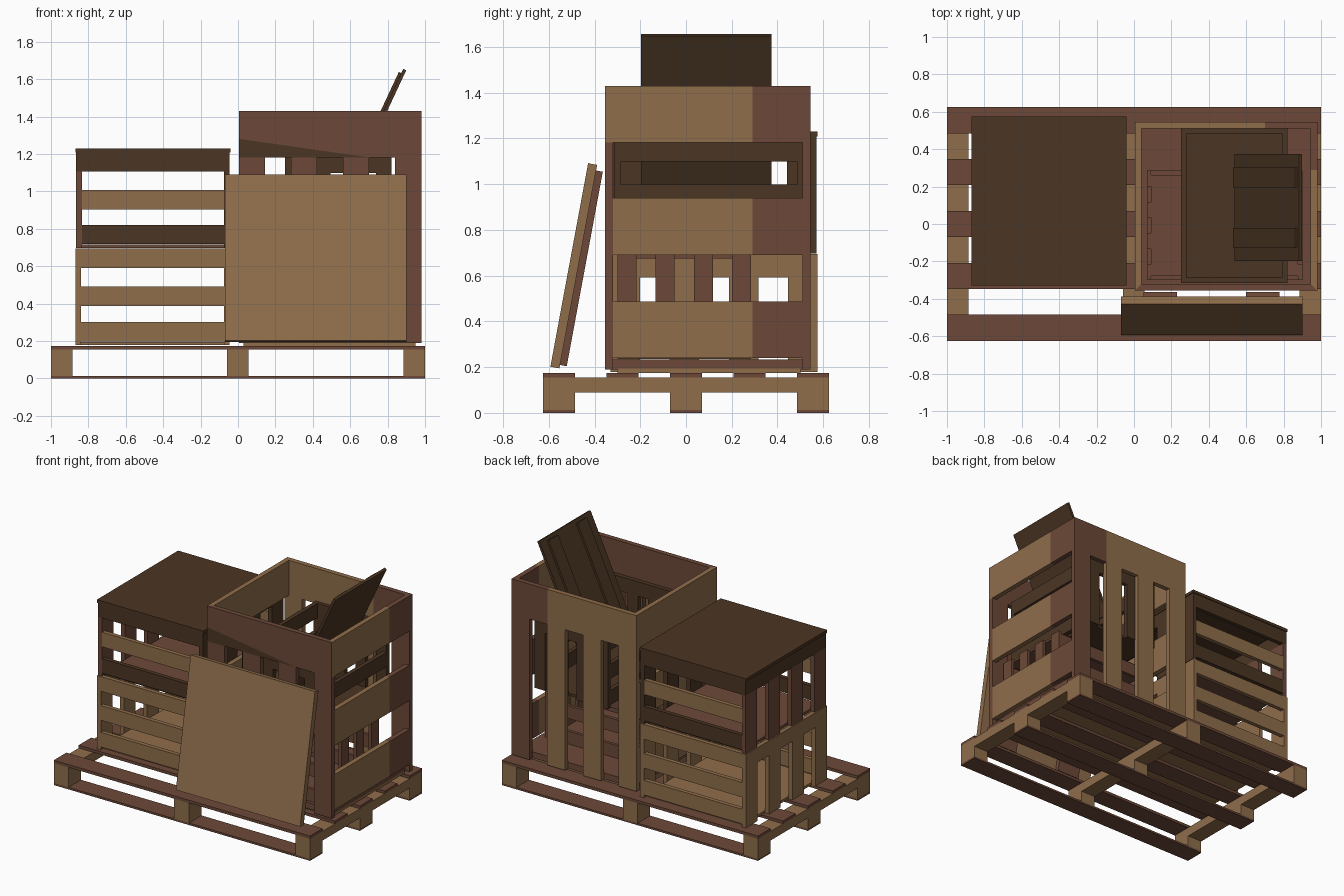
import bpy, bmesh, math
from mathutils import Matrix, Vector

if "Cube" in bpy.data.objects:
    bpy.data.objects.remove(bpy.data.objects["Cube"])


def material(name, rgb):
    m = bpy.data.materials.new(name)
    m.diffuse_color = [((c + 0.055) / 1.055) ** 2.4 for c in rgb] + [1]
    m.use_nodes = True
    m.node_tree.nodes["Principled BSDF"].inputs["Base Color"].default_value = m.diffuse_color
    return m


TAN = material("tan wood", (0.565, 0.43, 0.295))
BROWN = material("red brown wood", (0.425, 0.285, 0.22))
DARK = material("dark wood", (0.295, 0.21, 0.14))


def prism(name, pts, z0, z1, mat):
    """Vertical prism over a plan outline."""
    bm = bmesh.new()
    lo = [bm.verts.new((x, y, z0)) for x, y in pts]
    hi = [bm.verts.new((x, y, z1)) for x, y in pts]
    bm.faces.new(lo)
    bm.faces.new(hi)
    n = len(pts)
    for i in range(n):
        j = (i + 1) % n
        bm.faces.new((lo[i], lo[j], hi[j], hi[i]))
    bmesh.ops.recalc_face_normals(bm, faces=bm.faces[:])
    me = bpy.data.meshes.new(name)
    bm.to_mesh(me)
    bm.free()
    me.materials.append(mat)
    ob = bpy.data.objects.new(name, me)
    bpy.context.collection.objects.link(ob)
    return ob


def box(name, x0, x1, y0, y1, z0, z1, mat):
    return prism(name, [(x0, y0), (x1, y0), (x1, y1), (x0, y1)], z0, z1, mat)


def repaint(ob, co, no, mat, facing=None):
    """Cut a part by a plane and recolour the faces on the positive side."""
    co, no = Vector(co), Vector(no)
    ob.data.materials.append(mat)
    k = len(ob.data.materials) - 1
    bm = bmesh.new()
    bm.from_mesh(ob.data)
    bmesh.ops.bisect_plane(bm, geom=bm.verts[:] + bm.edges[:] + bm.faces[:],
                           plane_co=co, plane_no=no)
    for f in bm.faces:
        if (f.calc_center_median() - co).dot(no) > 0:
            if facing is None or f.normal.dot(Vector(facing)) > 0.9:
                f.material_index = k
    bm.to_mesh(ob.data)
    bm.free()


def crate(name, u0, u1, v0, v1, z0, z1, t, posts, bands, slats, ends, floor,
          swap=False, flip=False):
    """Open crate: upright slats on the v sides, level slats on the u sides."""
    h, parts = z1 - z0, {}

    def add(key, pts, a, b, mat):
        if swap:
            pts = [(y, x) for x, y in pts]
        za, zb = z0 + a * h, z0 + b * h
        if flip:
            za, zb = z0 + z1 - zb, z0 + z1 - za
        parts[key] = prism(name + "_" + key, pts, za, zb, mat)

    def rect(a, b, c, d):
        return [(a, c), (b, c), (b, d), (a, d)]

    w = (u1 - u0) / 7
    add("floor", rect(u0 + t, u1 - t, v0 + t, v1 - t), 0.0, 0.035, floor)
    for s, (va, vb) in enumerate(((v0, v0 + t), (v1, v1 - t))):
        for i in range(4):
            a = u0 + 2 * i * w
            add(f"upright_{s}_{i}", rect(a, a + w, va, vb), 0, 0.8, posts[s])
        add(f"v_band_{s}", [(u0, va), (u1, va), (u1 - t, vb), (u0 + t, vb)],
            0.8, 1, bands[s])
    for s, (ua, ub) in enumerate(((u0, u0 + t), (u1, u1 - t))):
        for i, (a, b) in enumerate(((0.04, 0.24), (0.404, 0.605))):
            add(f"level_{s}_{i}", rect(ua, ub, v0 + t, v1 - t), a, b, slats[i])
        add(f"u_band_{s}", [(ua, v0), (ua, v1), (ub, v1 - t), (ub, v0 + t)],
            0.8, 1, ends)
    return parts


def lid(name, width, length, plate, batten, plate_mat, batten_mat, matrix):
    """Flat lid: plate at z 0..plate, two battens above it, running along y."""
    obs = [box(name + "_plate", -width / 2, width / 2, 0, length, 0, plate, plate_mat)]
    for s in (-1, 1):
        a, b = sorted((s * 0.19 * width, s * 0.375 * width))
        obs.append(box(name + "_batten", a, b, 0.015, length - 0.025,
                       plate, plate + batten, batten_mat))
    for ob in obs:
        ob.data.transform(matrix)


# pallet
for i in range(5):
    y = -0.555 + i * 0.2775
    box("pallet_deck_board", -1, 1, y - 0.07, y + 0.07, 0.155, 0.175, BROWN)
for x0, x1 in ((-1, -0.885), (-0.06, 0.055), (0.885, 1)):
    box("pallet_cross_beam", x0, x1, -0.625, 0.625, 0.09, 0.155, TAN)
    for y in (-0.555, 0, 0.555):
        box("pallet_block", x0, x1, y - 0.07, y + 0.07, 0.012, 0.09, TAN)
for y in (-0.555, 0, 0.555):
    box("pallet_bottom_board", -1, 1, y - 0.07, y + 0.07, 0, 0.014, BROWN)

# two stacked crates on the left, the upper one with a lid
crate("lower_crate", -0.33, 0.575, -0.87, -0.045, 0.178, 0.695, 0.03,
      (TAN, TAN), (TAN, TAN), (TAN, TAN), TAN, TAN, swap=True)
crate("upper_crate", -0.325, 0.57, -0.865, -0.045, 0.698, 1.21, 0.03,
      (BROWN, DARK), (DARK, DARK), (DARK, TAN), DARK, BROWN, swap=True)
box("upper_crate_lid", -0.87, -0.04, -0.33, 0.575, 1.208, 1.23, DARK)

# tall crate on the right
tall = crate("tall_crate", 0.005, 0.98, -0.355, 0.545, 0.19, 1.43, 0.035,
             (BROWN, TAN), (BROWN, TAN), (TAN, TAN), TAN, BROWN)
for key in ("level_1_0", "level_1_1", "u_band_1"):
    repaint(tall[key], (0, 0.29, 0), (0, 1, 0), BROWN)
repaint(tall["v_band_1"], (0.7, 0, 0), (1, 0, 0), BROWN)
repaint(tall["upright_1_3"], (0.8, 0, 0), (1, 0, 0), BROWN)
repaint(tall["v_band_0"], (0.7, 0, 1.182), (-0.1, 0, -0.7), DARK, (0, -1, 0))
box("tall_crate_underside", 0.03, 0.95, -0.3, 0.5, 0.175, 0.195, TAN)

# two small crates inside it: one upside down, one open on top
crate("inner_base_crate", -0.30, 0.285, 0.07, 0.90, 0.235, 0.69, 0.022,
      (BROWN, BROWN), (BROWN, BROWN), (BROWN, BROWN), BROWN, BROWN,
      swap=True, flip=True)
crate("inner_top_crate", 0.25, 0.82, -0.315, 0.515, 0.692, 1.20, 0.03,
      (DARK, DARK), (DARK, DARK), (DARK, DARK), DARK, DARK)

# small lid leaning out of the tall crate
a = math.radians(65)
lid("small_lid", 0.57, 0.82, 0.018, 0.014, DARK, DARK,
    Matrix.Translation((0.553, 0.088, 0.905)) @ Matrix(
        ((0, math.cos(a), -math.sin(a), 0), (-1, 0, 0, 0),
         (0, math.sin(a), math.cos(a), 0), (0, 0, 0, 1))))

# large lid leaning against the front
a = math.radians(10.5)
lid("large_lid", 0.97, 0.905, 0.04, 0.03, TAN, BROWN,
    Matrix.Translation((0.415, -0.593, 0.202)) @ Matrix(
        ((-1, 0, 0, 0), (0, math.sin(a), math.cos(a), 0),
         (0, math.cos(a), -math.sin(a), 0), (0, 0, 0, 1))))
